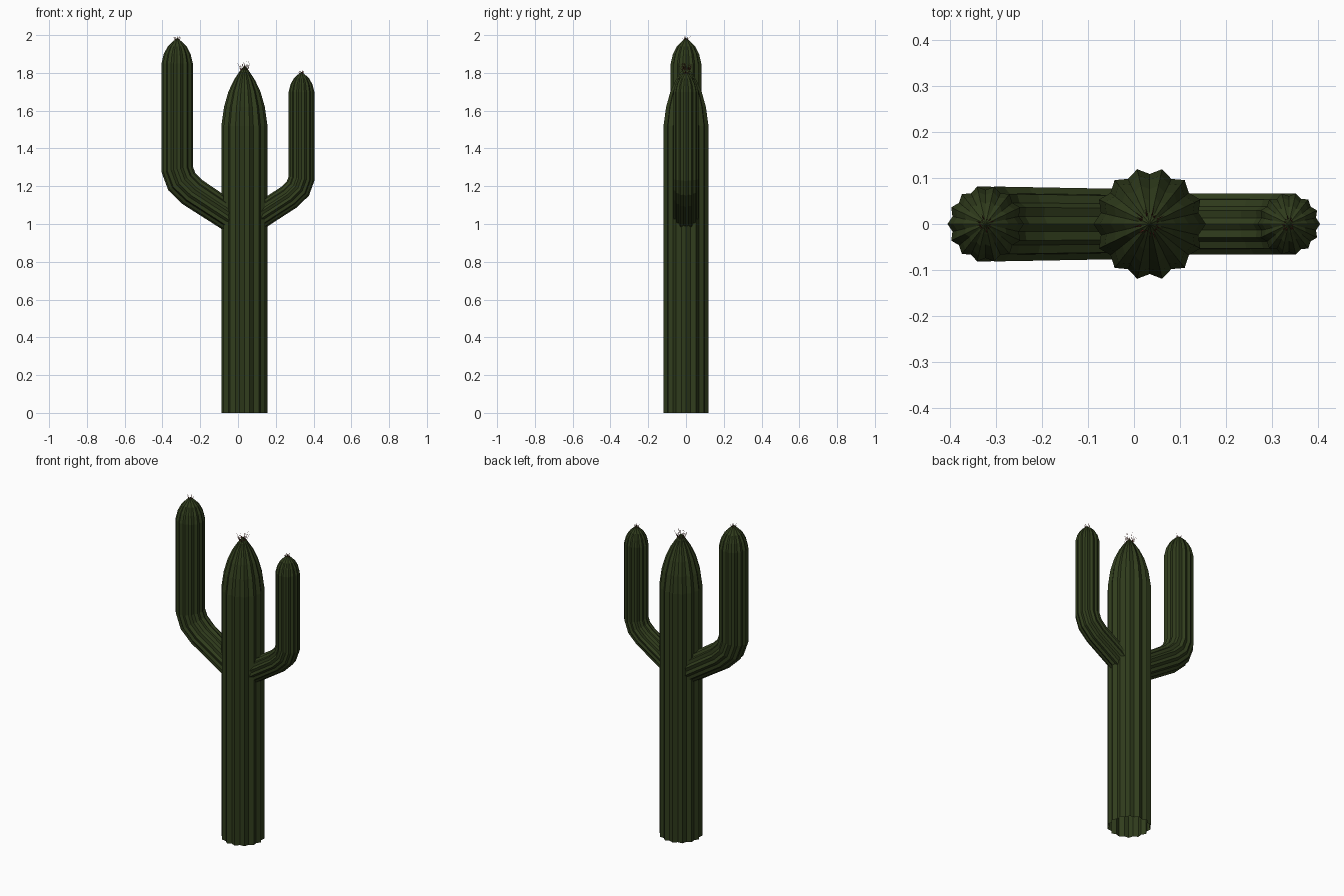
import bpy, bmesh, math, random
from mathutils import Vector

if "Cube" in bpy.data.objects:
    bpy.data.objects.remove(bpy.data.objects["Cube"])

random.seed(4)
RIBS = 14


def material(name, rgb):
    m = bpy.data.materials.new(name)
    m.diffuse_color = (*rgb, 1)
    m.use_nodes = True
    m.node_tree.nodes["Principled BSDF"].inputs["Base Color"].default_value = m.diffuse_color
    return m


green = material("cactus_green", (0.03, 0.046, 0.012))
red = material("spine_red", (0.12, 0.025, 0.015))


def add_object(name, bm, mat):
    me = bpy.data.meshes.new(name)
    bm.to_mesh(me)
    bm.free()
    me.materials.append(mat)
    ob = bpy.data.objects.new(name, me)
    bpy.context.collection.objects.link(ob)
    return ob


def ribbed_stem(name, path):
    """Sweep a ribbed section along (x, z, radius) points, closing in a tip."""
    bm = bmesh.new()
    pts = [Vector((x, 0, z)) for x, z, r in path]
    side = Vector((0, 1, 0))
    rings = []
    for i, (x, z, r) in enumerate(path[:-1]):
        ahead = (pts[i + 1] - pts[i]).normalized()
        behind = (pts[i] - pts[i - 1]).normalized() if i else ahead
        t = (ahead + behind).normalized()
        normal = side.cross(t) / max(t.dot(ahead), 0.5)
        ring = []
        for k in range(RIBS * 2):
            a = math.pi * k / RIBS
            rr = r * (0.89 if k % 2 else 1.0)
            ring.append(bm.verts.new(pts[i] + normal * rr * math.cos(a) + side * rr * math.sin(a)))
        rings.append(ring)
    n = RIBS * 2
    for low, high in zip(rings, rings[1:]):
        for k in range(n):
            j = (k + 1) % n
            bm.faces.new((low[k], low[j], high[j], high[k]))
    tip = bm.verts.new(pts[-1])
    for k in range(n):
        bm.faces.new((rings[-1][k], rings[-1][(k + 1) % n], tip))
    return add_object(name, bm, green)


def spine_tuft(name, x, z, spread, height, count):
    """Thin three-sided needles fanning out from a stem tip."""
    bm = bmesh.new()
    for i in range(count):
        a = math.tau * i / count + random.uniform(-0.2, 0.2)
        out = Vector((math.cos(a), math.sin(a), 0))
        reach = spread * random.uniform(0.45, 1.0)
        base = Vector((x, 0, z)) + out * spread * 0.3
        end = Vector((x, 0, z + height * (1 if i == 0 else random.uniform(0.5, 1)))) + out * reach
        w = 0.0022
        ring = [bm.verts.new(base + Vector((w * math.cos(b), w * math.sin(b), 0)))
                for b in (0, math.tau / 3, 2 * math.tau / 3)]
        top = bm.verts.new(end)
        for k in range(3):
            bm.faces.new((ring[k], ring[(k + 1) % 3], top))
    return add_object(name, bm, red)


# trunk, open at the ground
ribbed_stem("trunk", [(0.034, 0, 0.122), (0.034, 1.52, 0.122), (0.034, 1.62, 0.108),
                      (0.034, 1.70, 0.085), (0.034, 1.76, 0.057), (0.034, 1.805, 0.028),
                      (0.034, 1.84, 0)])

# tall arm on the left
ribbed_stem("left_arm", [(0.0, 1.01, 0.078), (-0.08, 1.063, 0.079), (-0.24, 1.168, 0.082),
                         (-0.298, 1.225, 0.083), (-0.322, 1.29, 0.083), (-0.322, 1.85, 0.083),
                         (-0.322, 1.90, 0.071), (-0.322, 1.94, 0.050), (-0.322, 1.966, 0.024),
                         (-0.322, 1.985, 0)])

# short arm on the right
ribbed_stem("right_arm", [(0.06, 1.005, 0.068), (0.14, 1.058, 0.068), (0.27, 1.142, 0.068),
                          (0.317, 1.188, 0.068), (0.336, 1.24, 0.068), (0.336, 1.70, 0.068),
                          (0.336, 1.74, 0.058), (0.336, 1.77, 0.041), (0.336, 1.79, 0.020),
                          (0.336, 1.805, 0)])

# spine tufts on the tips
spine_tuft("trunk_spines", 0.034, 1.80, 0.042, 0.07, 22)
spine_tuft("left_arm_spines", -0.322, 1.968, 0.026, 0.032, 14)
spine_tuft("right_arm_spines", 0.336, 1.79, 0.022, 0.03, 14)
